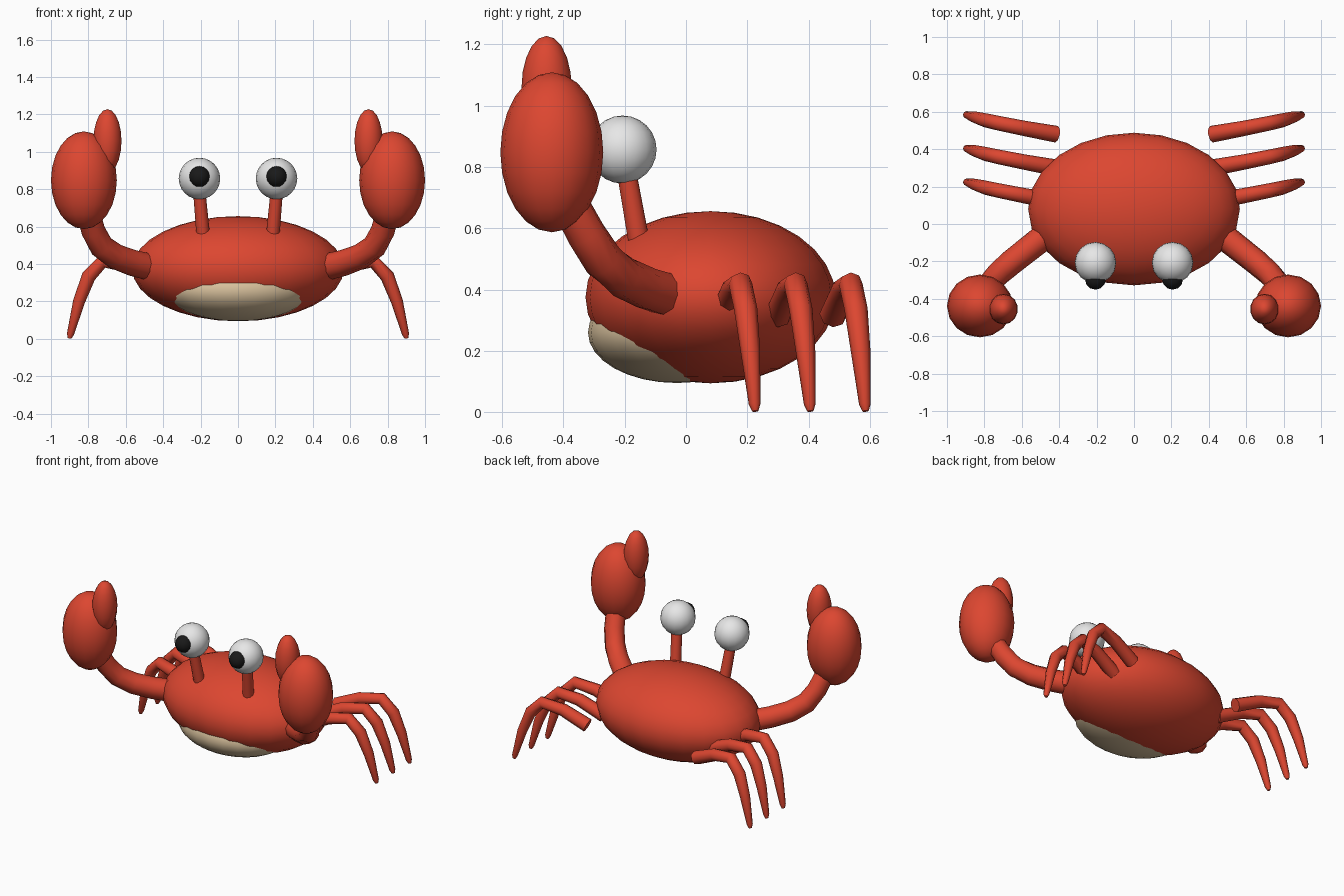
import bpy, bmesh, math
from mathutils import Vector

if "Cube" in bpy.data.objects:
    bpy.data.objects.remove(bpy.data.objects["Cube"])


def material(name, rgb):
    m = bpy.data.materials.new(name)
    m.diffuse_color = (*rgb, 1)
    m.use_nodes = True
    m.node_tree.nodes["Principled BSDF"].inputs["Base Color"].default_value = m.diffuse_color
    return m


RED = material("shell red", (0.72, 0.062, 0.03))
TAN = material("belly tan", (0.70, 0.54, 0.34))
WHITE = material("eye white", (0.80, 0.80, 0.80))
BLACK = material("pupil black", (0.010, 0.010, 0.010))


def finish(bm, name, mat):
    bmesh.ops.recalc_face_normals(bm, faces=bm.faces)
    me = bpy.data.meshes.new(name)
    bm.to_mesh(me)
    bm.free()
    me.materials.append(mat)
    ob = bpy.data.objects.new(name, me)
    bpy.context.collection.objects.link(ob)
    bpy.context.view_layer.objects.active = ob
    ob.select_set(True)
    bpy.ops.object.shade_smooth_by_angle(angle=math.radians(50))
    ob.select_set(False)
    return ob


def ellipsoid(name, center, radii, mat, seg=16, rings=12):
    bm = bmesh.new()
    bmesh.ops.create_uvsphere(bm, u_segments=seg, v_segments=rings, radius=1)
    for v in bm.verts:
        v.co = Vector(c + r * p for c, r, p in zip(center, radii, v.co))
    return finish(bm, name, mat)


def tube(name, points, radii, mat, sides=8):
    """Tapered tube with a ring square to the path at each point."""
    bm = bmesh.new()
    pts = [Vector(p) for p in points]
    rings = []
    for i, p in enumerate(pts):
        d = (pts[min(i + 1, len(pts) - 1)] - pts[max(i - 1, 0)]).normalized()
        u = d.cross(Vector((0, 1, 0))).normalized()
        w = d.cross(u)
        rings.append([bm.verts.new(p + radii[i] * (u * math.cos(a) + w * math.sin(a)))
                      for a in (math.tau * k / sides for k in range(sides))])
    for a, b in zip(rings, rings[1:]):
        for k in range(sides):
            n = (k + 1) % sides
            bm.faces.new((a[k], a[n], b[n], b[k]))
    bm.faces.new(rings[0])
    bm.faces.new(rings[-1])
    return finish(bm, name, mat)


# shell and belly
ellipsoid("body", (0, 0.08, 0.375), (0.566, 0.408, 0.281), RED, 24, 16)
ellipsoid("belly", (0, -0.03, 0.26), (0.388, 0.29, 0.165), TAN, 24, 16)

for s, side in ((-1, "left"), (1, "right")):
    # raised arm and claw
    tube(side + "_arm",
         [(s * x, y, z) for x, y, z in (
             (0.465, -0.055, 0.382), (0.56, -0.13, 0.405), (0.655, -0.205, 0.44),
             (0.73, -0.27, 0.495), (0.775, -0.325, 0.58), (0.805, -0.39, 0.70))],
         (0.072, 0.070, 0.068, 0.066, 0.064, 0.062), RED, 10)
    ellipsoid(side + "_claw", (s * 0.824, -0.438, 0.848), (0.176, 0.168, 0.261), RED, 16, 12)
    ellipsoid(side + "_claw_thumb", (s * 0.698, -0.455, 1.058), (0.077, 0.082, 0.17), RED, 14, 10)

    # eye on its stalk
    tube(side + "_eye_stalk", [(s * 0.187, -0.155, 0.565), (s * 0.207, -0.195, 0.79)],
         (0.036, 0.033), RED, 10)
    ellipsoid(side + "_eye", (s * 0.206, -0.207, 0.857), (0.111,) * 3, WHITE, 16, 12)
    ellipsoid(side + "_pupil", (s * 0.206, -0.295, 0.867), (0.056,) * 3, BLACK, 12, 8)

    # three bent walking legs
    for i, y in enumerate((0.12, 0.30, 0.48)):
        tube(f"{side}_leg_{i + 1}",
             [(s * x, y + dy, z) for x, dy, z in (
                 (0.415, 0.0, 0.318), (0.58, 0.03, 0.393), (0.72, 0.058, 0.418),
                 (0.798, 0.075, 0.335), (0.85, 0.09, 0.20),
                 (0.896, 0.104, 0.025), (0.901, 0.106, 0.003))],
             (0.045, 0.041, 0.039, 0.038, 0.032, 0.019, 0.010), RED)
